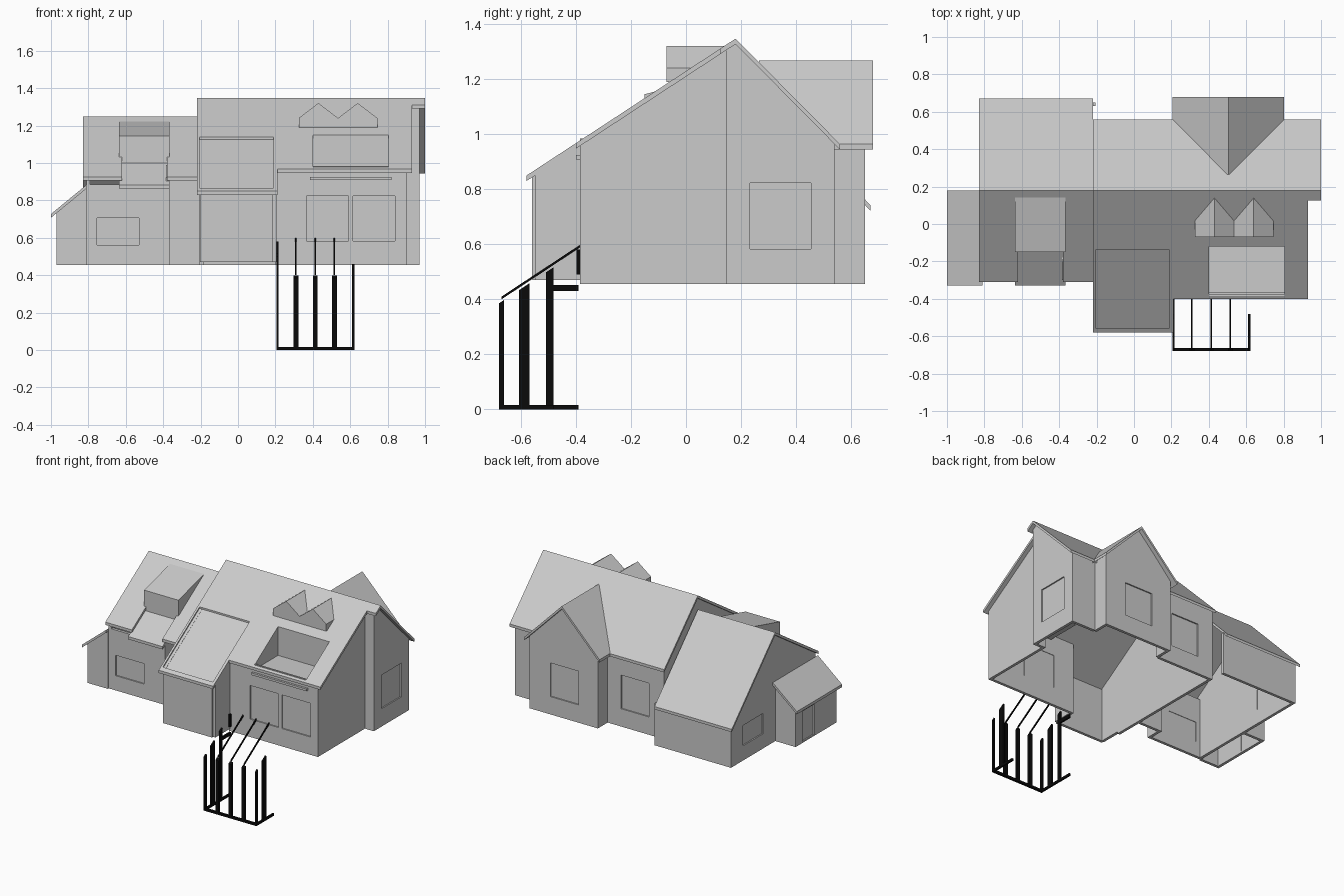
import bpy, bmesh
from mathutils import Vector

cube = bpy.data.objects.get("Cube")
if cube:
    bpy.data.objects.remove(cube, do_unlink=True)


def material(name, value):
    m = bpy.data.materials.new(name)
    m.use_nodes = True
    color = (value, value, value, 1)
    m.diffuse_color = color
    m.node_tree.nodes["Principled BSDF"].inputs["Base Color"].default_value = color
    return m


GREY = material("plain grey", 0.6)
BLACK = material("black metal", 0.003)
BASE, T = 0.455, 0.02   # underside of the house, thickness of walls and roofs


def prism(name, pts, axis, a, b, mat=GREY):
    """Extrude a 2D profile along an axis from a to b."""
    place = {"x": lambda p, d: (d, p[0], p[1]),
             "y": lambda p, d: (p[0], d, p[1])}[axis]
    bm = bmesh.new()
    lo = [bm.verts.new(place(p, a)) for p in pts]
    hi = [bm.verts.new(place(p, b)) for p in pts]
    bm.faces.new(lo)
    bm.faces.new(hi[::-1])
    for i in range(len(pts)):
        j = (i + 1) % len(pts)
        bm.faces.new((lo[i], hi[i], hi[j], lo[j]))
    bmesh.ops.recalc_face_normals(bm, faces=bm.faces)
    me = bpy.data.meshes.new(name)
    bm.to_mesh(me)
    bm.free()
    me.materials.append(mat)
    ob = bpy.data.objects.new(name, me)
    bpy.context.collection.objects.link(ob)
    return ob


def rect(a0, a1, z0, z1):
    return [(a0, z0), (a1, z0), (a1, z1), (a0, z1)]


def box(name, x0, x1, y0, y1, z0, z1, mat=GREY):
    return prism(name, rect(x0, x1, z0, z1), "y", y0, y1, mat)


def cut(ob, cutter):
    mod = ob.modifiers.new("cut", "BOOLEAN")
    mod.operation, mod.solver, mod.object = "DIFFERENCE", "EXACT", cutter
    cutter.hide_render = True
    bpy.context.view_layer.objects.active = ob
    bpy.ops.object.modifier_apply(modifier=mod.name)
    bpy.data.objects.remove(cutter, do_unlink=True)


def wall(name, axis, pos, inward, pts, windows=()):
    """Thin wall with its outer face at pos; windows are openings with a set-back pane."""
    ob = prism(name, pts, axis, pos, pos + inward * T)
    for w in windows:
        cut(ob, prism("cutter", rect(*w), axis, pos - T, pos + 2 * T))
        prism(name + "_pane", rect(*w), axis, pos + inward * 0.009, pos + inward * 0.017)
    return ob


def slope(ridge, pitch):
    return lambda y: ridge - pitch * abs(y - 0.18)


main_front, main_back = slope(1.347, 0.655), slope(1.347, 1.01)
wing_front, wing_back = slope(1.247, 0.655), slope(1.247, 1.03)


def slab(name, x0, x1, y0, y1, f, drop=0.0):
    top = [(y, f(y) - drop) for y in (y0, y1)]
    return prism(name, top + [(y, z - T) for y, z in top[::-1]], "x", x0, x1)


def under(y0, y1, f, base=BASE):
    """Wall profile reaching up into the roof slab."""
    return [(y0, base), (y1, base), (y1, f(y1) - 0.01), (y0, f(y0) - 0.01)]


# Main roof
porch_roof = slab("main_roof_front_porch", -0.22, 0.21, -0.58, 0.18, main_front)
cut(porch_roof, prism("cutter", [(y, main_front(y) + d) for y, d in
    ((-0.555, -0.012), (-0.14, -0.012), (-0.14, 0.1), (-0.555, 0.1))], "x", -0.205, 0.19))
balcony_roof = slab("main_roof_front_balcony", 0.21, 0.93, -0.4, 0.18, main_front)
cut(balcony_roof, box("cutter", 0.4, 0.805, -0.375, -0.12, 0.8, 1.4))
slab("main_roof_front_end", 0.93, 1.0, 0.125, 0.18, main_front)
slab("main_roof_back", -0.22, 1.0, 0.18, 0.56, main_back)

# Recessed balcony and its rail
box("balcony_floor", 0.4, 0.805, -0.375, -0.12, 0.93, 0.945)
box("balcony_back", 0.4, 0.805, -0.12, -0.11, 0.93, main_front(-0.12))
box("balcony_front", 0.4, 0.805, -0.385, -0.375, 0.93, main_front(-0.375))
for side, x in (("right", 0.39), ("left", 0.805)):
    prism("balcony_wall_" + side, under(-0.375, -0.12, main_front, 0.93), "x", x, x + 0.01)
box("balcony_ledge", 0.385, 0.82, -0.4, -0.38, 0.908, 0.924)

# Twin roof gables
prism("twin_dormer", [(0.325, 1.19), (0.745, 1.19), (0.745, 1.24), (0.64, 1.32),
                      (0.535, 1.24), (0.43, 1.32), (0.325, 1.24)], "y", -0.07, 0.14)

# Main walls
win_z = (0.582, 0.822)
wall("main_front_wall", "y", -0.385, 1, rect(0.2, 0.9, BASE, 0.965),
     [(0.365, 0.59, *win_z), (0.615, 0.84, *win_z)])
wall("main_left_front_wall", "x", 0.9, -1, under(-0.385, 0.145, main_front))
gable = [(0.145, BASE), (0.54, BASE), (0.54, main_back(0.54) - 0.01),
         (0.18, 1.335), (0.145, main_front(0.145) - 0.01)]
wall("main_left_back_wall", "x", 0.97, -1, gable, [(0.232, 0.455, *win_z)])
box("main_left_step", 0.88, 0.97, 0.145, 0.165, BASE, 1.31)
wall("main_right_wall", "x", -0.205, 1, [(-0.385, BASE)] + gable[1:4] +
     [(-0.385, main_front(-0.385) - 0.01)])
wall("main_back_wall", "y", 0.54, -1, rect(-0.205, 0.24, BASE, 0.975),
     [(-0.085, 0.135, *win_z)])
wall("main_back_corner", "y", 0.54, -1, rect(0.78, 0.97, BASE, 0.975))

# Front bay
wall("bay_front_wall", "y", -0.56, 1, rect(-0.2, 0.187, 0.47, 0.85))
for side, x, d in (("right", -0.205, 1), ("left", 0.205, -1)):
    wall("bay_wall_" + side, "x", x, d, under(-0.548, -0.385, main_front, 0.47))

# Back cross gable
for side, s in (("right", -1), ("left", 1)):
    eave = 0.505 + s * 0.298
    prism("cross_roof_" + side, [(0.505, 1.267), (eave, 0.965), (eave, 0.945),
                                 (0.505, 1.247)], "y", 0.265, 0.68)
    wall("cross_wall_" + side, "x", 0.51 + s * 0.27, -s, rect(0.53, 0.65, BASE, 0.965))
wall("cross_back_wall", "y", 0.65, -1, [(0.24, BASE), (0.78, BASE), (0.78, 0.97),
     (0.505, 1.255), (0.24, 0.97)], [(0.395, 0.615, *win_z)])

# Lower wing
slab("wing_roof_back", -0.83, -0.22, 0.18, 0.67, wing_back)
slab("wing_roof_front_right", -0.83, -0.62, -0.31, 0.18, wing_front)
slab("wing_roof_front_left", -0.38, -0.22, -0.31, 0.18, wing_front)
slab("wing_roof_front_middle", -0.62, -0.38, -0.15, 0.18, wing_front)
slab("wing_roof_lower_strip", -0.635, -0.365, -0.33, -0.15, wing_front, 0.03)
prism("shed_dormer", [(0.155, 1.225), (-0.15, 1.145), (-0.15, 1.0)], "x", -0.635, -0.365)
wall("wing_front_wall", "y", -0.3, 1, rect(-0.81, -0.365, BASE, 0.885),
     [(-0.755, -0.53, 0.56, 0.705)])
wall("wing_recess_side", "x", -0.365, -1, under(-0.3, -0.2, wing_front))
wall("wing_recess_wall", "y", -0.2, 1, rect(-0.385, -0.205, BASE, 0.985))
wall("wing_back_wall", "y", 0.65, -1, rect(-0.81, -0.205, BASE, 0.755))
wall("wing_end_wall", "x", -0.81, 1, [(-0.3, BASE), (0.65, BASE), (0.65, 0.75),
     (0.18, 1.235), (-0.3, 0.92)], [(0.29, 0.515, 0.56, 0.705)])

# Side annex
prism("annex_roof", [(-0.81, 0.883), (-1.0, 0.727), (-1.0, 0.707), (-0.81, 0.863)],
      "y", -0.33, 0.18)
side = [(-0.97, BASE), (-0.81, BASE), (-0.81, 0.873), (-0.97, 0.742)]
wall("annex_front_wall", "y", -0.31, 1, side)
wall("annex_back_wall", "y", 0.15, -1, side)
wall("annex_side_wall", "x", -0.97, 1, rect(-0.31, 0.15, BASE, 0.74),
     [(-0.06, 0.07, BASE + 0.01, 0.68)])

# Pergola: base rails, posts with sloping heads, rafters
box("base_rail_front", 0.205, 0.622, -0.68, -0.664, 0, 0.016, BLACK)
box("base_rail_right", 0.205, 0.217, -0.68, -0.39, 0, 0.016, BLACK)
box("base_rail_left", 0.61, 0.622, -0.68, -0.48, 0, 0.016, BLACK)


def post(name, x, w, y0, y1):
    tops = [(y, 0.385 + 0.66 * (y + 0.68)) for y in (y1, y0)]
    prism(name, [(y0, 0), (y1, 0)] + tops, "x", x - w / 2, x + w / 2, BLACK)


for i, x in enumerate((0.211, 0.31, 0.413, 0.515, 0.616)):
    middle = 0 < i < 4
    post("front_post", x, 0.026 if middle else 0.012, -0.68, -0.662)
    if middle:
        prism("rafter", [(-0.67, 0.4), (-0.385, 0.588), (-0.385, 0.598), (-0.67, 0.41)],
              "x", x - 0.004, x + 0.004, BLACK)
post("side_post_right", 0.211, 0.012, -0.607, -0.568)
post("side_post_right", 0.211, 0.012, -0.508, -0.482)
post("side_post_left", 0.616, 0.012, -0.607, -0.568)
box("wall_bracket_bar", 0.205, 0.217, -0.482, -0.39, 0.43, 0.452, BLACK)
box("wall_bracket_plate", 0.205, 0.217, -0.398, -0.384, 0.49, 0.58, BLACK)
